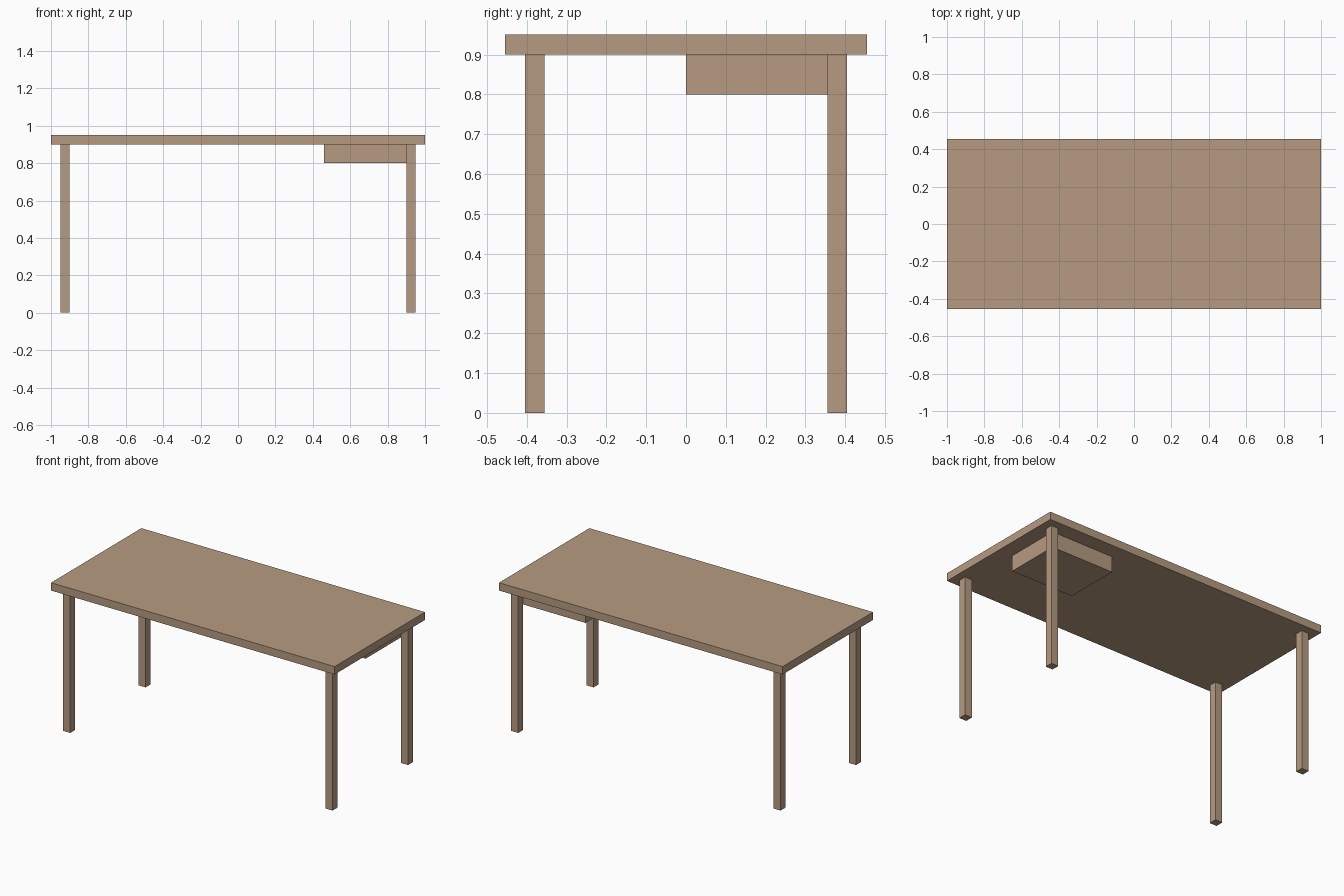
import bpy

if "Cube" in bpy.data.objects:
    bpy.data.objects.remove(bpy.data.objects["Cube"])

wood = bpy.data.materials.new("wood")
wood.diffuse_color = (0.47, 0.33, 0.22, 1.0)
wood.use_nodes = True
wood.node_tree.nodes["Principled BSDF"].inputs["Base Color"].default_value = wood.diffuse_color


def box(name, x, y, z):
    """Axis-aligned box from (min, max) ranges."""
    ranges = (x, y, z)
    bpy.ops.mesh.primitive_cube_add(size=1, location=[(a + b) / 2 for a, b in ranges])
    obj = bpy.context.object
    obj.name = name
    obj.scale = [b - a for a, b in ranges]
    bpy.ops.object.transform_apply(location=False, rotation=False, scale=True)
    obj.data.materials.append(wood)
    return obj


# Table top
box("table_top", (-1, 1), (-0.455, 0.455), (0.9, 0.95))

# Four square legs, set in from the corners
for side, sx in (("left", -1), ("right", 1)):
    for end, sy in (("front", -1), ("back", 1)):
        x = sorted((sx * 0.90, sx * 0.95))
        y = sorted((sy * 0.355, sy * 0.405))
        box(f"{end}_{side}_leg", x, y, (0, 0.9))

# Drawer box under the back right corner
box("drawer", (0.46, 0.90), (0, 0.355), (0.8, 0.9))
